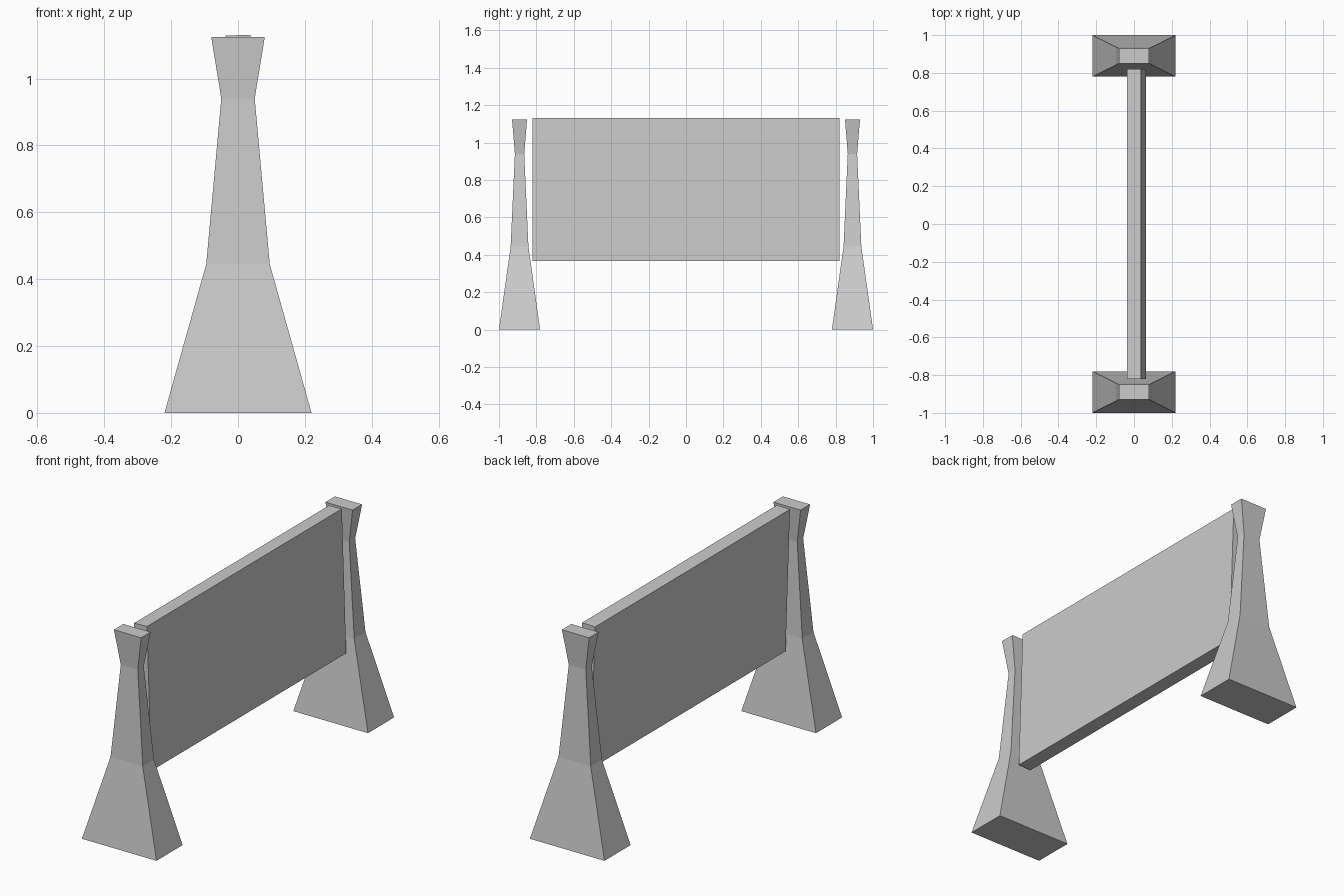
import bpy, bmesh, math

if "Cube" in bpy.data.objects:
    bpy.data.objects.remove(bpy.data.objects["Cube"])

# Post profile: height, half width (x), half depth (y)
POST = [(0, 0.22, 0.11), (0.445, 0.095, 0.0475), (0.94, 0.05, 0.025), (1.124, 0.08, 0.04)]


def add_object(name, bm):
    bmesh.ops.recalc_face_normals(bm, faces=bm.faces)
    mesh = bpy.data.meshes.new(name)
    bm.to_mesh(mesh)
    bm.free()
    obj = bpy.data.objects.new(name, mesh)
    bpy.context.collection.objects.link(obj)
    return obj


def make_post(name, y):
    bm = bmesh.new()
    rings = [[bm.verts.new((sx * hx, sy * hy, z))
              for sx, sy in ((-1, -1), (1, -1), (1, 1), (-1, 1))]
             for z, hx, hy in POST]
    for low, high in zip(rings, rings[1:]):
        for i in range(4):
            j = (i + 1) % 4
            bm.faces.new((low[i], low[j], high[j], high[i]))
    bm.faces.new(rings[0])
    bm.faces.new(rings[-1])
    add_object(name, bm).location.y = y


# Flared end posts
make_post("front_post", -0.89)
make_post("back_post", 0.89)

# Slightly tilted board between the posts
bm = bmesh.new()
bmesh.ops.create_cube(bm, size=1)
bmesh.ops.scale(bm, vec=(0.076, 1.64, 0.763), verts=bm.verts)
board = add_object("board", bm)
board.location = (0.0125, 0, 0.7485)
board.rotation_euler.y = math.radians(-1.9)
